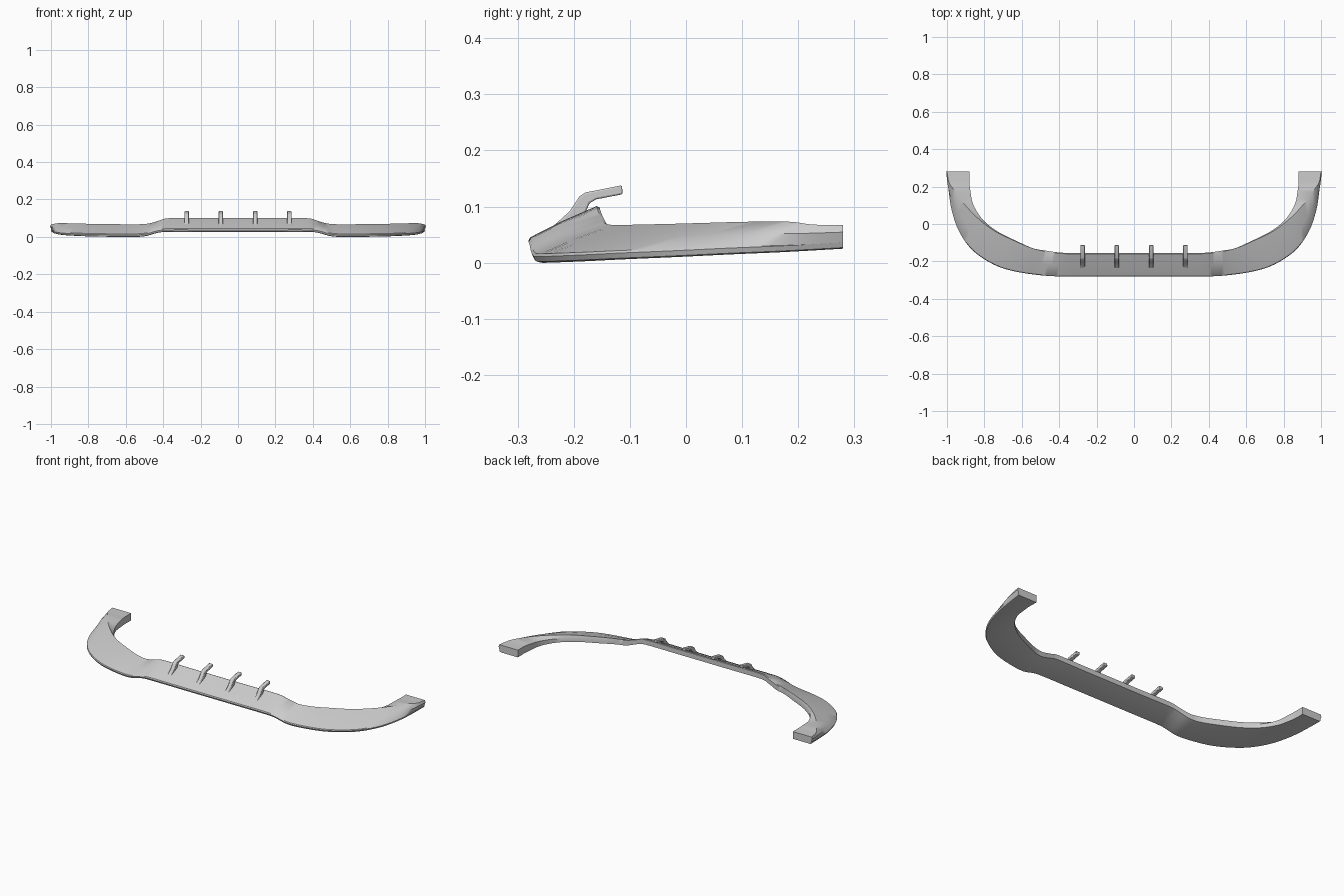
import bpy, bmesh, math
from mathutils import Vector

default = bpy.data.objects.get("Cube")
if default:
    bpy.data.objects.remove(default)

grey = bpy.data.materials.new("plain_grey")
grey.use_nodes = True
grey.diffuse_color = (0.6, 0.6, 0.6, 1)
shader = next(n for n in grey.node_tree.nodes if n.type == 'BSDF_PRINCIPLED')
shader.inputs["Base Color"].default_value = (0.6, 0.6, 0.6, 1)


def finish(bm, name, angle):
    """Turn a bmesh into a shaded object."""
    bmesh.ops.recalc_face_normals(bm, faces=bm.faces)
    mesh = bpy.data.meshes.new(name)
    bm.to_mesh(mesh)
    bm.free()
    mesh.materials.append(grey)
    obj = bpy.data.objects.new(name, mesh)
    bpy.context.collection.objects.link(obj)
    bpy.ops.object.select_all(action='DESELECT')
    obj.select_set(True)
    bpy.context.view_layer.objects.active = obj
    bpy.ops.object.shade_smooth_by_angle(angle=math.radians(angle))
    return obj


def spline(rows, steps):
    """Catmull-Rom curve through rows of numbers."""
    rows = [Vector(r) for r in rows]
    result = []
    for i in range(len(rows) - 1):
        b, c = rows[i], rows[i + 1]
        a = rows[i - 1] if i else b
        d = rows[i + 2] if i + 2 < len(rows) else c
        for k in range(steps):
            t = k / steps
            result.append(b + 0.5 * t * ((c - a) + t * (2*a - 5*b + 4*c - d + t * (3*b - a - 3*c + d))))
    return result + [rows[-1]]


# Half plan, centre to tip: outer edge x y, ridge x y, inner edge x y
PLAN = [
    (.20, -.281, .20, -.160, .20, -.155),
    (.37, -.281, .37, -.159, .37, -.154),
    (.43, -.279, .42, -.155, .42, -.150),
    (.51, -.273, .48, -.146, .48, -.141),
    (.62, -.257, .56, -.124, .54, -.130),
    (.72, -.230, .65, -.085, .63, -.090),
    (.81, -.182, .75, -.035, .73, -.040),
    (.88, -.123, .84, .035, .81, .025),
    (.94, -.030, .91, .110, .86, .105),
    (.975, .075, .965, .185, .875, .180),
    (.99, .170, .990, .225, .88, .220),
    (1.0, .280, 1.0, .280, .88, .280),
]
# Matching heights: lower edge, ridge, inner top, inner bottom
HEIGHTS = [
    (.027, .100, .098, .070),
    (.027, .100, .098, .070),
    (.022, .088, .086, .060),
    (.002, .071, .069, .040),
    (.000, .067, .062, .035),
    (.001, .068, .055, .033),
    (.003, .069, .053, .033),
    (.006, .071, .054, .032),
    (.010, .073, .058, .030),
    (.015, .073, .065, .027),
    (.019, .068, .067, .026),
    (.025, .067, .067, .025),
]


def section(plan, heights):
    """Closed cross-section: rounded nose, bulged face, ridge, inner wall."""
    outer, ridge, inner = (Vector((plan[i], plan[i + 1], 0)) for i in (0, 2, 4))
    low, top, inner_top, inner_low = heights
    inward = (inner - outer).normalized()
    up = Vector((0, 0, 1))
    rise = top - low
    nose = outer + up * (low + .011)
    crest = ridge + up * top
    bulge = nose.lerp(crest, .5) - inward * .004 + up * .003
    return [
        outer + inward * .012 + up * low,
        outer + inward * .004 + up * (low + .002),
        nose,
        outer + inward * .003 + up * (low + rise * .24),
        bulge,
        crest,
        inner + up * inner_top,
        inner + up * inner_low,
    ]


# Curved front lip: lofted sections, mirrored into one closed strip
half = [section(p, h) for p, h in zip(spline(PLAN, 4), spline(HEIGHTS, 4))]
mirrored = [[Vector((-v.x, v.y, v.z)) for v in s] for s in reversed(half)]
bm = bmesh.new()
rings = [[bm.verts.new(v) for v in s] for s in mirrored + half]
for a, b in zip(rings, rings[1:]):
    for i in range(len(a)):
        j = (i + 1) % len(a)
        bm.faces.new((a[i], a[j], b[j], b[i]))
bm.faces.new(rings[0])
bm.faces.new(rings[-1])
bmesh.ops.remove_doubles(bm, verts=bm.verts, dist=.0003)
finish(bm, "front_lip", 35)

# Four bent mounting tabs: side profile extruded across x
TAB = [(-.256, .046), (-.228, .073), (-.207, .092), (-.190, .118), (-.180, .125),
       (-.114, .138), (-.113, .122), (-.160, .113), (-.172, .106), (-.178, .092),
       (-.195, .070)]
for number, x in enumerate((-.275, -.092, .092, .275), 1):
    bm = bmesh.new()
    face = bm.faces.new([bm.verts.new((x - .012, y, z)) for y, z in TAB])
    moved = bmesh.ops.extrude_face_region(bm, geom=[face])["geom"]
    bmesh.ops.translate(bm, vec=(.024, 0, 0),
                        verts=[v for v in moved if isinstance(v, bmesh.types.BMVert)])
    tab = finish(bm, f"mounting_tab_{number}", 40)
    bevel = tab.modifiers.new("soft_edges", 'BEVEL')
    bevel.width = .003
    bevel.segments = 2
